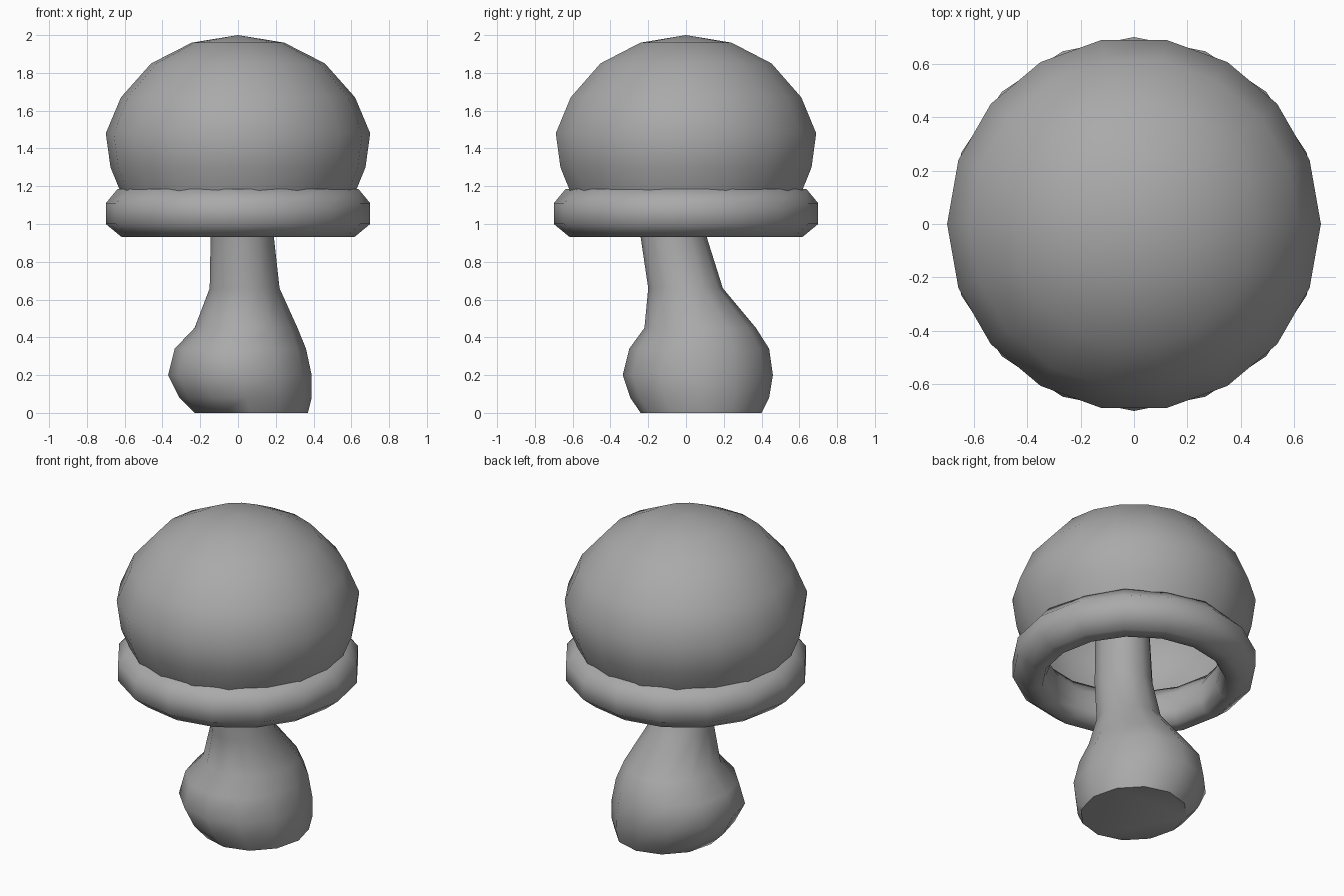
import bpy
import bmesh
from math import cos, sin, tau, radians

cube = bpy.data.objects.get("Cube")
if cube:
    bpy.data.objects.remove(cube)

# One plain grey for the whole mushroom
grey = bpy.data.materials.new("mushroom_grey")
grey.use_nodes = True
colour = (0.4, 0.4, 0.4, 1)
grey.diffuse_color = colour
grey.node_tree.nodes["Principled BSDF"].inputs["Base Color"].default_value = colour


def add_ring(bm, sides, z, rx, ry, cx=0, cy=0, flute=0):
    """Elliptical ring; flute moves alternate points in and out."""
    ring = []
    for i in range(sides):
        a = tau * i / sides
        k = 1 + flute * (-1) ** i
        ring.append(bm.verts.new((cx + rx * k * cos(a), cy + ry * k * sin(a), z)))
    return ring


def bridge(bm, lower, upper):
    n = len(lower)
    for i in range(n):
        j = (i + 1) % n
        bm.faces.new((lower[i], lower[j], upper[j], upper[i]))


def finish(bm, name, angle):
    bmesh.ops.recalc_face_normals(bm, faces=bm.faces)
    mesh = bpy.data.meshes.new(name)
    bm.to_mesh(mesh)
    bm.free()
    mesh.materials.append(grey)
    obj = bpy.data.objects.new(name, mesh)
    bpy.context.collection.objects.link(obj)
    bpy.ops.object.select_all(action="DESELECT")
    obj.select_set(True)
    bpy.context.view_layer.objects.active = obj
    bpy.ops.object.shade_smooth_by_angle(angle=radians(angle))
    return obj


# Domed cap, open underneath
bm = bmesh.new()
profile = [(0.61, 1.14), (0.63, 1.19), (0.675, 1.3), (0.7, 1.48),
           (0.62, 1.67), (0.46, 1.85), (0.245, 1.96)]
rings = [add_ring(bm, 18, z, r, r) for r, z in profile]
for a, b in zip(rings, rings[1:]):
    bridge(bm, a, b)
top = bm.verts.new((0, 0, 2))
for i in range(18):
    bm.faces.new((rings[-1][i], rings[-1][(i + 1) % 18], top))
finish(bm, "cap", 80)

# Rolled rim around the cap, gently fluted on its upper slope
bm = bmesh.new()
profile = [(0.615, 0.93, 0), (0.7, 1.0, 0), (0.7, 1.11, 0), (0.63, 1.185, 0.012),
           (0.55, 1.185, 0), (0.5, 1.11, 0.015), (0.5, 1.0, 0.015), (0.53, 0.93, 0)]
rings = [add_ring(bm, 16, z, r, r, flute=f) for r, z, f in profile]
for a, b in zip(rings, rings[1:] + rings[:1]):
    bridge(bm, a, b)
finish(bm, "cap_rim", 80)

# Leaning stem with a bulbous foot: height and extents in x and y
bm = bmesh.new()
sections = [(0, -0.23, 0.37, -0.24, 0.40),
            (0.08, -0.31, 0.39, -0.295, 0.44),
            (0.2, -0.37, 0.39, -0.335, 0.46),
            (0.34, -0.335, 0.36, -0.3, 0.44),
            (0.45, -0.23, 0.315, -0.22, 0.37),
            (0.66, -0.15, 0.22, -0.2, 0.195),
            (0.93, -0.145, 0.19, -0.24, 0.11),
            (1.3, -0.14, 0.17, -0.25, 0.08),
            (1.6, -0.14, 0.16, -0.25, 0.06)]
rings = [add_ring(bm, 12, z, (x1 - x0) / 2, (y1 - y0) / 2, (x0 + x1) / 2, (y0 + y1) / 2)
         for z, x0, x1, y0, y1 in sections]
for a, b in zip(rings, rings[1:]):
    bridge(bm, a, b)
bm.faces.new(rings[0])
bm.faces.new(rings[-1])
finish(bm, "stem", 50)
